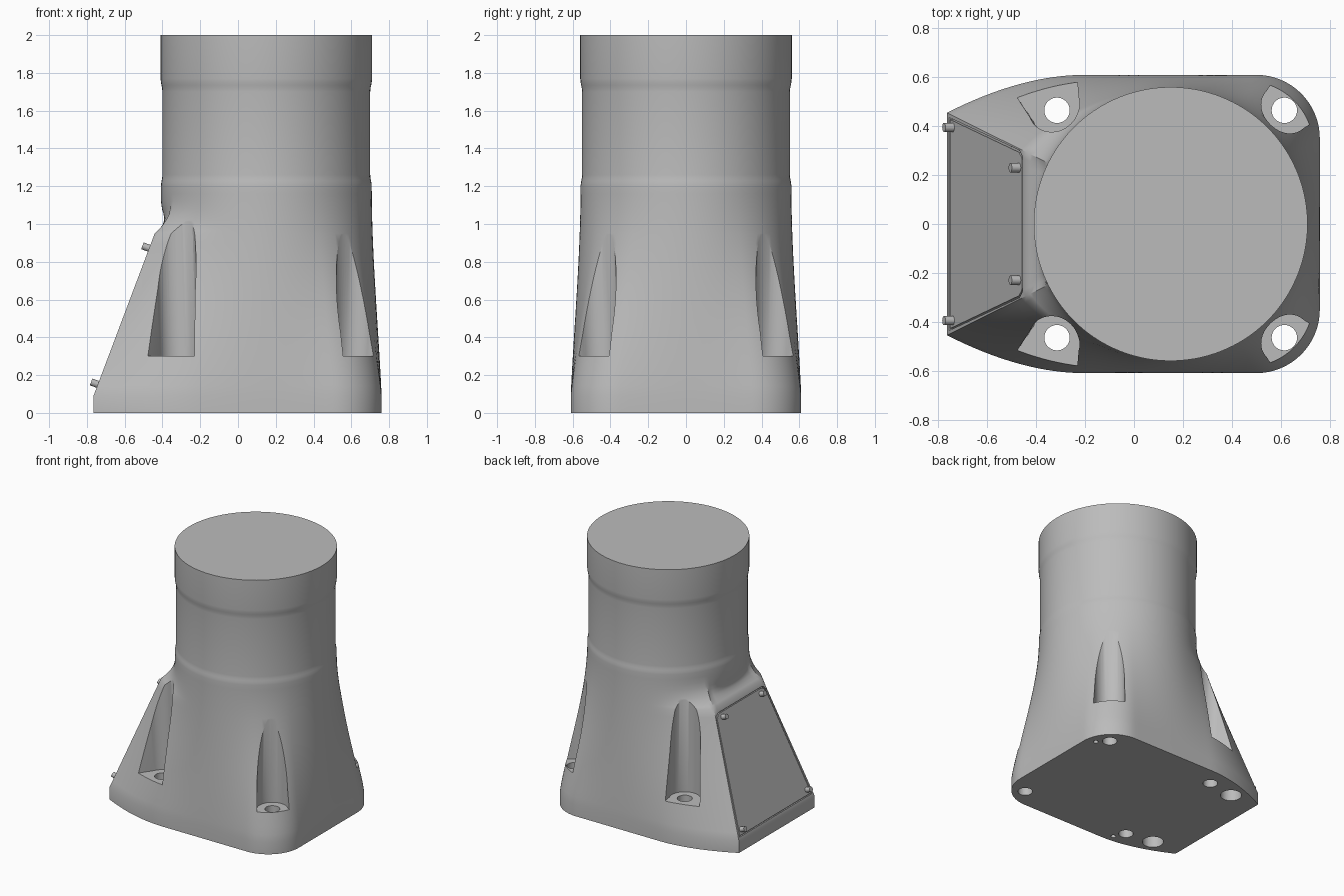
import bpy, bmesh, math
from mathutils import Vector, Matrix

cube = bpy.data.objects.get("Cube")
if cube:
    bpy.data.objects.remove(cube)

grey = bpy.data.materials.new("cast_grey")
grey.use_nodes = True
grey.diffuse_color = (0.5, 0.5, 0.5, 1)
grey.node_tree.nodes["Principled BSDF"].inputs["Base Color"].default_value = (0.5, 0.5, 0.5, 1)

CENTRE = Vector((0.15, 0))
CORNER = Vector((-0.765, 0.455))
PANEL_LOW, PANEL_HIGH = 0.09, 0.95


def finish(name, bm):
    bmesh.ops.recalc_face_normals(bm, faces=bm.faces)
    mesh = bpy.data.meshes.new(name)
    bm.to_mesh(mesh)
    bm.free()
    mesh.materials.append(grey)
    obj = bpy.data.objects.new(name, mesh)
    bpy.context.collection.objects.link(obj)
    return obj


def loft(name, rings):
    """Closed solid through rings of equal point count."""
    bm = bmesh.new()
    rows = [[bm.verts.new(p) for p in ring] for ring in rings]
    n = len(rows[0])
    for a, b in zip(rows, rows[1:]):
        for i in range(n):
            j = (i + 1) % n
            bm.faces.new((a[i], a[j], b[j], b[i]))
    bm.faces.new(rows[0])
    bm.faces.new(rows[-1])
    return finish(name, bm)


def rod(name, base, axis, radius, length, sides=32):
    """Cylinder starting at base and running along axis."""
    bm = bmesh.new()
    axis = Vector(axis).normalized()
    turn = Vector((0, 0, 1)).rotation_difference(axis).to_matrix().to_4x4()
    place = Matrix.Translation(Vector(base) + axis * length / 2) @ turn
    bmesh.ops.create_cone(bm, cap_ends=True, segments=sides, radius1=radius,
                          radius2=radius, depth=length, matrix=place)
    return finish(name, bm)


def cut(target, cutter):
    cutter.hide_render = True
    mod = target.modifiers.new("cut", 'BOOLEAN')
    mod.operation, mod.solver, mod.object = 'DIFFERENCE', 'EXACT', cutter
    bpy.context.view_layer.objects.active = target
    bpy.ops.object.modifier_apply(modifier=mod.name)
    bpy.data.objects.remove(cutter)


def smooth(obj, degrees=30):
    bpy.ops.object.select_all(action='DESELECT')
    obj.select_set(True)
    bpy.context.view_layer.objects.active = obj
    bpy.ops.object.shade_smooth_by_angle(angle=math.radians(degrees))


def ease(t):
    t = min(1, max(0, t))
    return t * t * (3 - 2 * t)


# Foot outline: one half from the panel corner round to the far middle
half = []
control, flat_start = Vector((-0.46, 0.61)), Vector((-0.2, 0.61))
for i in range(16):
    t = i / 16
    half.append(CORNER * (1 - t) ** 2 + control * 2 * t * (1 - t) + flat_start * t * t)
half += [Vector((-0.2 + 0.7 * i / 20, 0.61)) for i in range(20)]
for i in range(17):
    a = math.pi / 2 * (1 - i / 16)
    half.append(Vector((0.5 + 0.26 * math.cos(a), 0.35 + 0.26 * math.sin(a))))
half += [Vector((0.76, 0.35 * (1 - i / 8))) for i in range(1, 9)]
outline = half + [Vector((p.x, -p.y)) for p in reversed(half[:-1])]
FACE_STEPS = 20


def tube_radius(z):
    return 0.558 - 0.008 * ease((z - 1.2) / 0.06) + 0.01 * ease((z - 1.7) / 0.07)


def panel_weight(z):
    if z <= PANEL_HIGH:
        return 1 - 0.78 * max(0, (z - PANEL_LOW) / (PANEL_HIGH - PANEL_LOW))
    return 0.22 * (1 - min(1, (z - PANEL_HIGH) / 0.2)) ** 2.5


def side_weight(z):
    t = min(1, max(0, (z - 0.1) / 1.1))
    return (1 - t) ** 2 * (1 + t)


def on_circle(p, z):
    return CENTRE + (p - CENTRE).normalized() * tube_radius(z)


def section(z):
    """Outline at a height, passing from the foot to the round tube."""
    ring = []
    for p in outline:
        angle = abs(math.degrees(math.atan2(p.y, p.x - CENTRE.x)))
        m = ease((angle - 105) / 45)
        w = side_weight(z) * (1 - m) + panel_weight(z) * m
        ring.append(on_circle(p, z).lerp(p, w))
    # Flat panel side, turning into an arc above the shoulder
    start, end = ring[-1], ring[0]
    arc = ease((z - PANEL_HIGH) / 0.16)
    for i in range(1, FACE_STEPS):
        p = start.lerp(end, i / FACE_STEPS)
        ring.append(p.lerp(on_circle(p, z) + (p - on_circle(p, z)) * panel_weight(z), arc))
    return [(p.x, p.y, z) for p in ring]


heights = [0, PANEL_LOW] + [PANEL_LOW + 0.86 * i / 16 for i in range(1, 17)]
heights += [0.965, 0.98, 1.0, 1.02, 1.05, 1.08, 1.12, 1.16]
heights += [1.2, 1.215, 1.23, 1.245, 1.26, 1.7, 1.72, 1.735, 1.75, 1.77, 2.0]
body = loft("column_body", [section(z) for z in heights])


# Bolt pockets with a shelf, a through hole and an open outer side
def pocket_ring(x, y, facing, radius, z):
    a = math.radians(facing)
    out, across = Vector((math.cos(a), math.sin(a))), Vector((-math.sin(a), math.cos(a)))
    c = Vector((x, y))
    pts = []
    for i in range(25):
        b = math.pi * i / 24
        pts.append(c + across * radius * math.cos(b) - out * radius * math.sin(b))
    for s in (-1, 1):
        pts.append(c + out * 0.35 + across * s * (radius + 0.07))
    return [(p.x, p.y, z) for p in pts]


for side in (-1, 1):
    for x, facing in ((-0.315, 113), (0.615, 45)):
        y = 0.465 * side
        lean = (Vector((x, y)) - CENTRE).normalized() * 0.03
        cutter = loft("pocket_cutter", [
            pocket_ring(x, y, facing * side, 0.107, 0.3),
            pocket_ring(x + lean.x, y + lean.y, facing * side, 0.107, 1.06)])
        cut(body, cutter)
        cut(body, rod("bolt_hole_cutter", (x, y, -0.1), (0, 0, 1), 0.052, 0.6))
    # Blind cable holes underneath, beside the panel
    cut(body, rod("cable_hole_cutter", (-0.535, 0.43 * side, -0.1), (0, 0, 1), 0.075, 0.25))

# Small locating holes underneath
for x, y in ((0.685, 0.395), (-0.27, -0.55)):
    cut(body, rod("pin_hole_cutter", (x, y, -0.1), (0, 0, 1), 0.018, 0.2, 16))

# Sloping panel frame of reference
low, high = section(PANEL_LOW)[0], section(PANEL_HIGH)[0]
origin = Vector((low[0], 0, low[2]))
up = (Vector((high[0], 0, high[2])) - origin).normalized()
normal = Vector((-up.z, 0, up.x))


def panel_point(y, v, lift):
    return origin + up * v + Vector((0, y, 0)) + normal * lift


def panel_ring(grow, lift):
    """Tapered plate outline with rounded upper corners."""
    bottom, top, r = 0.03 - grow, 0.87 + grow, 0.035
    wide, narrow = 0.428 + grow, 0.285 + grow
    right = [(wide, bottom), (narrow + 0.008, top - r)]
    for i in range(1, 7):
        a = math.pi / 2 * i / 6
        right.append((narrow - r + r * math.cos(a), top - r + r * math.sin(a)))
    left = [(-y, v) for y, v in reversed(right)]
    return [panel_point(y, v, lift) for y, v in right + left]


cut(body, loft("panel_recess_cutter", [panel_ring(0.008, -0.02), panel_ring(0.008, 0.05)]))
smooth(body)

# Cover plate and its four screws
loft("cover_plate", [panel_ring(0, -0.021), panel_ring(0, -0.001)])
for side, label in ((-1, "right"), (1, "left")):
    for v, y, level in ((0.065, 0.395, "lower"), (0.835, 0.23, "upper")):
        screw = rod(f"{level}_{label}_screw", panel_point(y * side, v, -0.01),
                    normal, 0.019, 0.048, 20)
        smooth(screw)
